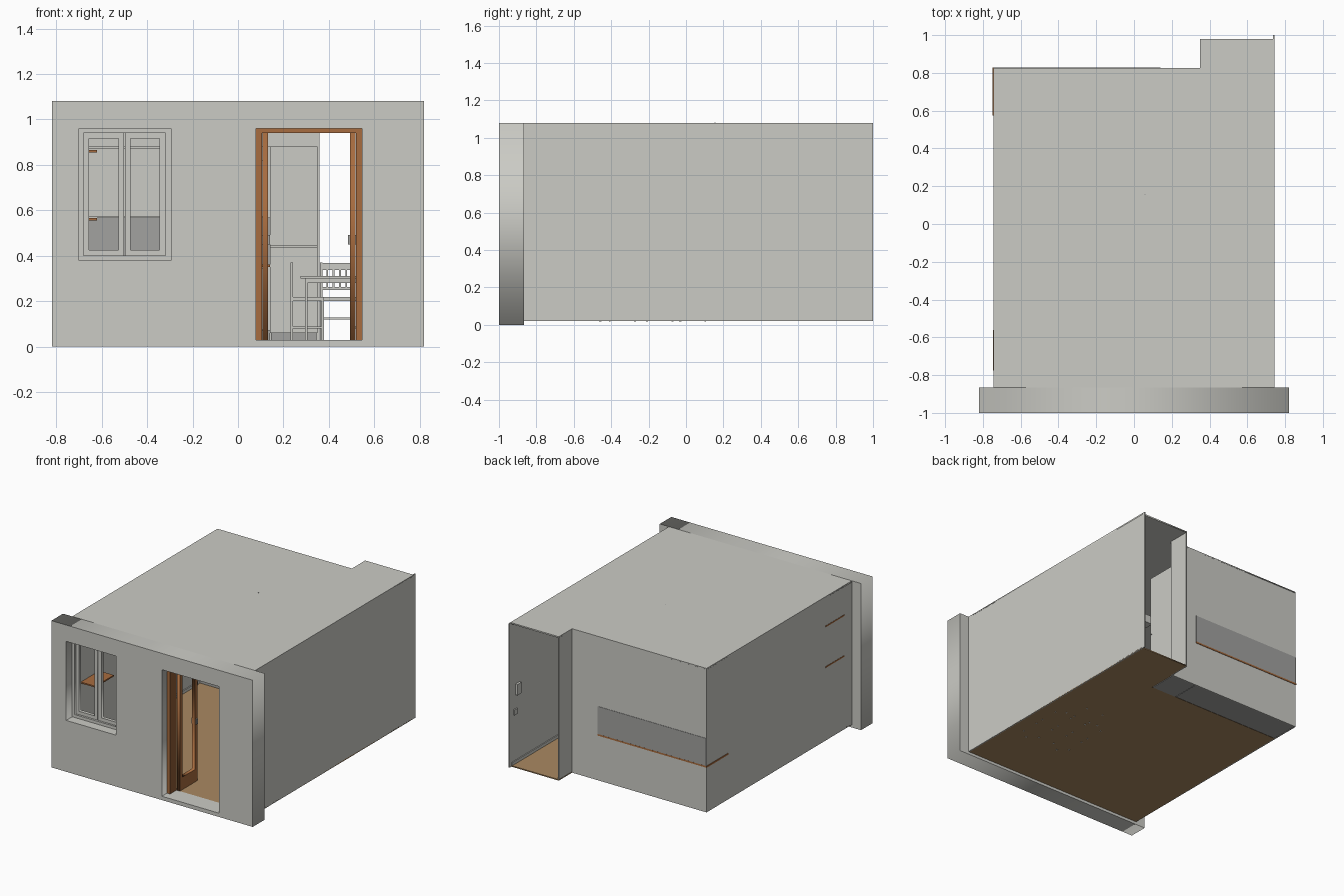
import bpy, math
from mathutils import Matrix, Vector

if "Cube" in bpy.data.objects:
    bpy.data.objects.remove(bpy.data.objects["Cube"])


def mat(name, r, g, b):
    m = bpy.data.materials.new(name)
    m.diffuse_color = (r, g, b, 1)
    m.use_nodes = True
    m.node_tree.nodes["Principled BSDF"].inputs["Base Color"].default_value = m.diffuse_color
    return m


WHITE = mat("plaster_white", .60, .60, .56)
GREY = mat("tile_grey", .36, .36, .35)
BROWN = mat("door_brown", .39, .15, .05)
TAN = mat("floor_tan", .40, .25, .12)


def link(name, me, m):
    ob = bpy.data.objects.new(name, me)
    me.materials.clear()
    me.materials.append(m)
    bpy.context.collection.objects.link(ob)
    return ob


def box(name, x0, x1, y0, y1, z0, z1, m=WHITE, M=None):
    v = [(x, y, z) for x in (x0, x1) for y in (y0, y1) for z in (z0, z1)]
    f = [(0, 1, 3, 2), (4, 6, 7, 5), (0, 4, 5, 1), (2, 3, 7, 6), (0, 2, 6, 4), (1, 5, 7, 3)]
    me = bpy.data.meshes.new(name)
    me.from_pydata(v, [], f)
    if M is not None:
        me.transform(M)
    return link(name, me, m)


def rect(x0, x1, y0, y1):
    return [(x0, y0), (x1, y0), (x1, y1), (x0, y1)]


def plate(name, loops, lo, hi, axis, m=WHITE):
    """Flat outline with holes, thickened from lo to hi along the axis."""
    cu = bpy.data.curves.new(name, 'CURVE')
    cu.dimensions = '2D'
    cu.fill_mode = 'BOTH'
    cu.extrude = (hi - lo) / 2
    for lp in loops:
        s = cu.splines.new('POLY')
        s.points.add(len(lp) - 1)
        for p, c in zip(s.points, lp):
            p.co = (c[0], c[1], 0, 1)
        s.use_cyclic_u = True
    tmp = bpy.data.objects.new(name + "_outline", cu)
    bpy.context.collection.objects.link(tmp)
    dg = bpy.context.evaluated_depsgraph_get()
    me = bpy.data.meshes.new_from_object(tmp.evaluated_get(dg))
    bpy.data.objects.remove(tmp)
    mid = (lo + hi) / 2
    if axis == 'Y':      # outline is x, z
        me.transform(Matrix.Translation((0, mid, 0)) @ Matrix.Rotation(math.pi / 2, 4, 'X'))
    elif axis == 'X':    # outline is y, z
        me.transform(Matrix(((0, 0, 1, mid), (1, 0, 0, 0), (0, 1, 0, 0), (0, 0, 0, 1))))
    else:
        me.transform(Matrix.Translation((0, 0, mid)))
    return link(name, me, m)


# --- shell of the room ---
plate("front_wall", [rect(-.82, .82, 0, 1.08), rect(-.70, -.295, .375, .96),
                     rect(.08, .545, .02, .96)], -1, -.865, 'Y')
T = .008
box("left_wall", -.745, -.745 + T, -.865, .825, .02, 1.08)
box("right_wall", .745 - T, .745, -.865, 1.0, .02, 1.08)
box("back_wall", -.745, .35, .825 - T, .825, .02, 1.08)
box("back_jog_wall", .35, .35 + T, .825 - T, .98, .02, 1.08)
plate("ceiling", [[(-.745, -.865), (.745, -.865), (.745, .98), (.35, .98), (.35, .825),
                   (-.745, .825)]], 1.07, 1.08, 'Z')
plate("floor", [[(-.745, -.865), (.745, -.865), (.745, .98), (.35, .98), (.35, .61),
                 (-.745, .61)]], .02, .028, 'Z', TAN)
box("right_skirting", .73, .738, -.86, .98, .028, .05)
box("left_skirting", -.738, -.73, -.86, .58, .028, .05)

# --- window: outer frame, two sashes, sill ---
plate("window_frame", [rect(-.70, -.295, .375, .96), rect(-.68, -.32, .40, .94)],
      -.93, -.875, 'Y')
for side, x0, x1 in (("left", -.68, -.502), ("right", -.498, -.32)):
    plate(side + "_sash", [rect(x0, x1, .40, .94), rect(x0 + .025, x1 - .025, .425, .915)],
          -.915, -.89, 'Y')
box("window_sill", -.70, -.295, -1, -.93, .37, .378)

# --- entrance: frame and two glazed leaves opened inward ---
plate("door_frame", [[(.08, .02), (.105, .02), (.105, .94), (.52, .94), (.52, .02),
                      (.545, .02), (.545, .96), (.08, .96)]], -.94, -.865, 'Y', BROWN)
for side, x0 in (("left", .107), ("right", .493)):
    plate(side + "_door_leaf", [rect(-.865, -.66, .025, .94), rect(-.835, -.69, .12, .905)],
          x0, x0 + .025, 'X', BROWN)
    box(side + "_door_handle", x0 - .008, x0 + .033, -.683, -.668, .45, .49, GREY)
box("threshold", .08, .545, -1, -.865, .015, .028)

# --- tall fridge in the corner ---
box("fridge_plinth", .145, .345, .61, .82, .02, .06, GREY)
box("fridge_lower_door", .14, .35, .59, .61, .06, .436)
box("fridge_upper_door", .14, .35, .59, .61, .442, .88)
box("fridge_body", .14, .35, .61, .825, .06, .88)

# --- kitchen run along the back wall ---
box("cabinet_plinth", -.74, .14, .61, .815, .022, .07, GREY)
box("base_cabinets", -.74, .14, .60, .815, .07, .35)
box("worktop", -.748, .14, .575, .828, .35, .362, BROWN)
box("backsplash", -.744, .14, .80, .8275, .362, .565, GREY)
box("wall_cabinets", -.74, .14, .67, .815, .565, .88)
for i in range(4):
    x = -.735 + i * .218
    box("base_cabinet_door", x + .004, x + .214, .592, .60, .075, .345)
    box("wall_cabinet_door", x + .004, x + .214, .662, .67, .57, .875)
box("sink", -.45, -.25, .62, .76, .355, .366, GREY)

# --- dining table ---
box("table_top", .275, .60, -.48, -.01, .30, .31)
box("table_apron", .295, .58, -.46, -.03, .28, .30)
for x in (.295, .568):
    for y in (-.465, -.037):
        box("table_leg", x, x + .012, y, y + .012, .018, .30)


def chair(cx, cy, deg):
    """Slatted chair; its back is on local +y, seat .15 square."""
    M = Matrix.Translation(Vector((cx, cy, 0))) @ Matrix.Rotation(math.radians(deg), 4, 'Z')
    h = .073
    box("chair_seat", -h, h, -h, h, .20, .218, WHITE, M)
    for s in (-1, 1):
        x = s * (h - .005)
        box("chair_back_post", x - .005, x + .005, h - .01, h, .018, .37, WHITE, M)
        box("chair_front_leg", x - .005, x + .005, -h, -h + .01, .018, .20, WHITE, M)
        box("chair_side_stretcher", x - .003, x + .003, -h, h, .08, .088, WHITE, M)
    for y in (-h + .005, h - .005):
        box("chair_cross_stretcher", -h, h, y - .003, y + .003, .12, .128, WHITE, M)
    for z0, z1 in ((.25, .262), (.338, .368)):
        box("chair_back_rail", -h, h, h - .009, h - .001, z0, z1, WHITE, M)
    for i in range(4):
        x = -.042 + i * .028
        box("chair_back_slat", x - .004, x + .004, h - .007, h - .002, .262, .338, WHITE, M)


chair(.435, .035, 0)
for y in (-.34, -.14):
    chair(.305, y, 90)
    chair(.57, y, -90)

# --- small wall items ---
for z in (.56, .86):
    box("wall_shelf", -.747, -.62, -.775, -.56, z - .005, z + .005, BROWN)
box("picture_frame", -.738, -.725, -.25, -.03, .59, .85)
box("wall_panel", .72, .738, .885, .93, .53, .61)
box("wall_socket", .727, .738, .92, .955, .39, .43)

# --- ceiling lamp ---
box("lamp_cord", .056, .062, .153, .159, .88, 1.082, GREY)
box("lamp_shade", .01, .108, .107, .205, .82, .88)
